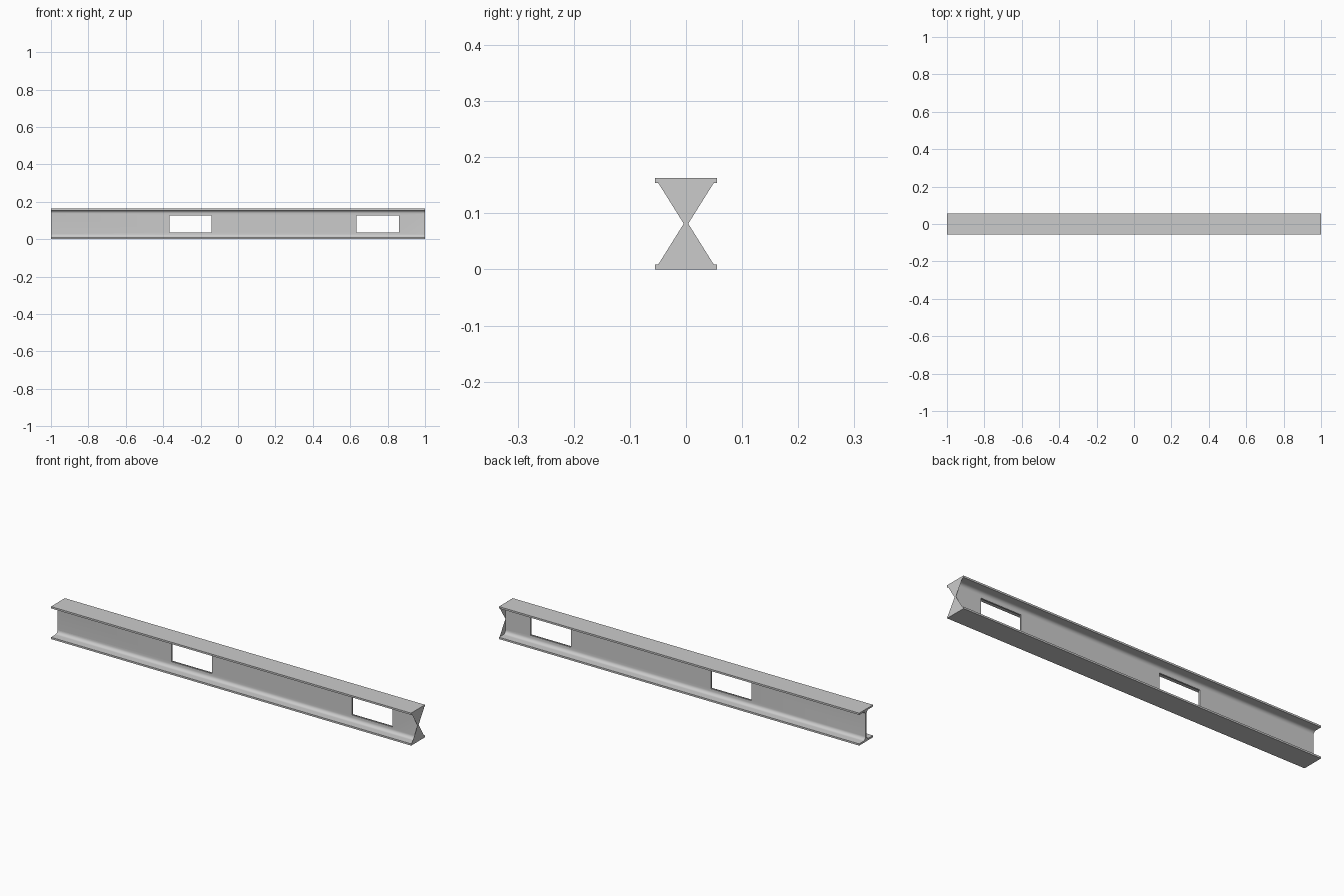
import bpy, math

if "Cube" in bpy.data.objects:
    bpy.data.objects.remove(bpy.data.objects["Cube"])

H, B = 0.163, 0.055          # height, half width
TF, TW, R = 0.009, 0.004, 0.017  # flange thickness, half web, root fillet


def mesh_object(name, verts, faces):
    me = bpy.data.meshes.new(name)
    me.from_pydata(verts, [], faces)
    me.update()
    ob = bpy.data.objects.new(name, me)
    bpy.context.collection.objects.link(ob)
    return ob


# I-section: one quarter with a rounded root, mirrored four ways
quarter = [(B, 0), (B, TF)]
for i in range(9):
    a = math.radians(270 - 90 * i / 8)
    quarter.append((TW + R + R * math.cos(a), TF + R + R * math.sin(a)))
right = quarter + [(y, H - z) for y, z in reversed(quarter)]
section = right + [(-y, z) for y, z in reversed(right)]

# Beam: the section swept along x
n = len(section)
verts = [(x, y, z) for x in (-1, 0.9995) for y, z in section]
faces = [(i, i + n, (i + 1) % n + n, (i + 1) % n) for i in range(n)]
faces += [tuple(range(n)), tuple(range(2 * n - 1, n - 1, -1))]
beam = mesh_object("beam", verts, faces)

# Rectangular openings through the web
for k, cx in enumerate((-0.253, 0.747)):
    bpy.ops.mesh.primitive_cube_add(size=1, location=(cx, 0, H / 2))
    cutter = bpy.context.object
    cutter.name = f"web_opening_cutter_{k + 1}"
    cutter.scale = (0.225, 0.03, 0.09)
    cutter.hide_render = True
    cutter.hide_set(True)
    cut = beam.modifiers.new("web_opening", 'BOOLEAN')
    cut.operation = 'DIFFERENCE'
    cut.solver = 'EXACT'
    cut.object = cutter

# Bow-tie end plate on the +x end
plate = [(-B, 0), (B, 0), (TW, H / 2), (B, H), (-B, H), (-TW, H / 2)]
mesh_object("end_plate", [(1, y, z) for y, z in plate],
            [(0, 1, 2, 5), (5, 2, 3, 4)])

# Smooth root fillets, crisp edges elsewhere
bpy.ops.object.select_all(action='DESELECT')
beam.select_set(True)
bpy.context.view_layer.objects.active = beam
bpy.ops.object.shade_smooth_by_angle(angle=math.radians(30))
